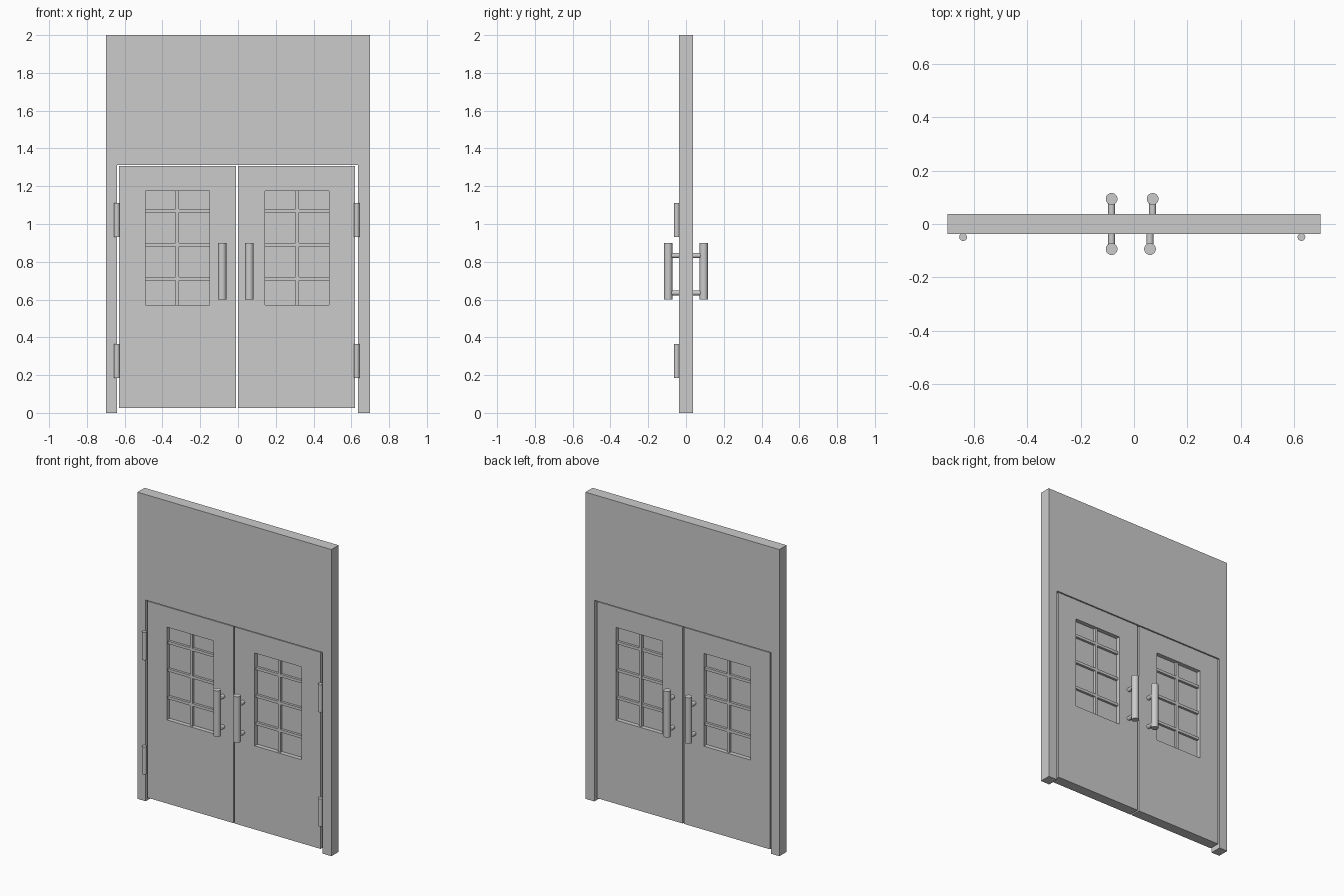
import bpy, bmesh, math

if "Cube" in bpy.data.objects:
    bpy.data.objects.remove(bpy.data.objects["Cube"])

FRAME_Y = 0.037    # half thickness of the surround
DOOR_Y = 0.034     # half thickness of the door leaves


def finish(name, bm):
    bmesh.ops.recalc_face_normals(bm, faces=bm.faces[:])
    me = bpy.data.meshes.new(name)
    bm.to_mesh(me)
    bm.free()
    ob = bpy.data.objects.new(name, me)
    bpy.context.collection.objects.link(ob)
    return ob


def box(name, x0, x1, z0, z1, hy):
    bm = bmesh.new()
    bmesh.ops.create_cube(bm, size=1)
    for v in bm.verts:
        v.co.x = (x0 + x1) / 2 + v.co.x * (x1 - x0)
        v.co.y *= 2 * hy
        v.co.z = (z0 + z1) / 2 + v.co.z * (z1 - z0)
    return finish(name, bm)


def rect_ring(name, outer, inner, hy):
    """Slab with a rectangular through opening; rects are x0, x1, z0, z1."""
    bm = bmesh.new()
    loops = []
    for x0, x1, z0, z1 in (outer, inner):
        for y in (-hy, hy):
            loops.append([bm.verts.new((x, y, z)) for x, z in
                          ((x0, z0), (x1, z0), (x1, z1), (x0, z1))])
    of, ob_, nf, nb = loops
    for a, b in ((of, nf), (ob_, nb), (of, ob_), (nf, nb)):
        for i in range(4):
            j = (i + 1) % 4
            bm.faces.new((a[i], a[j], b[j], b[i]))
    return finish(name, bm)


def cylinder(name, loc, r, length, axis='Z'):
    rot = (math.pi / 2, 0, 0) if axis == 'Y' else (0, 0, 0)
    bpy.ops.mesh.primitive_cylinder_add(vertices=32, radius=r, depth=length,
                                        location=loc, rotation=rot)
    ob = bpy.context.object
    ob.name = name
    bpy.ops.object.shade_smooth_by_angle(angle=math.radians(40))
    return ob


# Surround: two posts and a tall header as one profile
bm = bmesh.new()
profile = [(-0.7, 0), (-0.64, 0), (-0.64, 1.312), (0.635, 1.312),
           (0.635, 0), (0.7, 0), (0.7, 2), (-0.7, 2)]
face = bm.faces.new([bm.verts.new((x, -FRAME_Y, z)) for x, z in profile])
ext = bmesh.ops.extrude_face_region(bm, geom=[face], use_keep_orig=True)
for v in ext["geom"]:
    if isinstance(v, bmesh.types.BMVert):
        v.co.y = FRAME_Y
finish("door_surround", bm)

# Leaves with glazed windows: door x range, window x range
WZ0, WZ1 = 0.57, 1.175
for side, dx0, dx1, wx0, wx1 in (("left", -0.63, -0.01, -0.49, -0.152),
                                 ("right", 0.0, 0.62, 0.144, 0.482)):
    rect_ring(side + "_door", (dx0, dx1, 0.025, 1.307),
              (wx0, wx1, WZ0, WZ1), DOOR_Y)
    box(side + "_glass", wx0, wx1, WZ0, WZ1, 0.006)
    # Glazing bars
    mid = (wx0 + wx1) / 2
    box(side + "_bar_vertical", mid - 0.009, mid + 0.009, WZ0, WZ1, 0.022)
    for i, z in enumerate((0.71, 0.89, 1.07)):
        box(f"{side}_bar_{i}", wx0, wx1, z - 0.009, z + 0.009, 0.0215)

# Pull handles on both faces, each with two standoffs
for name, x, s in (("left_front", -0.084, -1), ("right_front", 0.06, -1),
                   ("left_back", -0.084, 1), ("right_back", 0.07, 1)):
    cylinder(name + "_handle", (x, s * 0.094, 0.75), 0.022, 0.30)
    for i, z in enumerate((0.635, 0.833)):
        cylinder(f"{name}_standoff_{i}", (x, s * 0.06, z), 0.013, 0.06, 'Y')

# Hinge barrels on the front
for side, x in (("left", -0.641), ("right", 0.628)):
    for level, z in (("lower", 0.275), ("upper", 1.02)):
        cylinder(f"{side}_{level}_hinge", (x, -0.049, z), 0.0145, 0.18)
